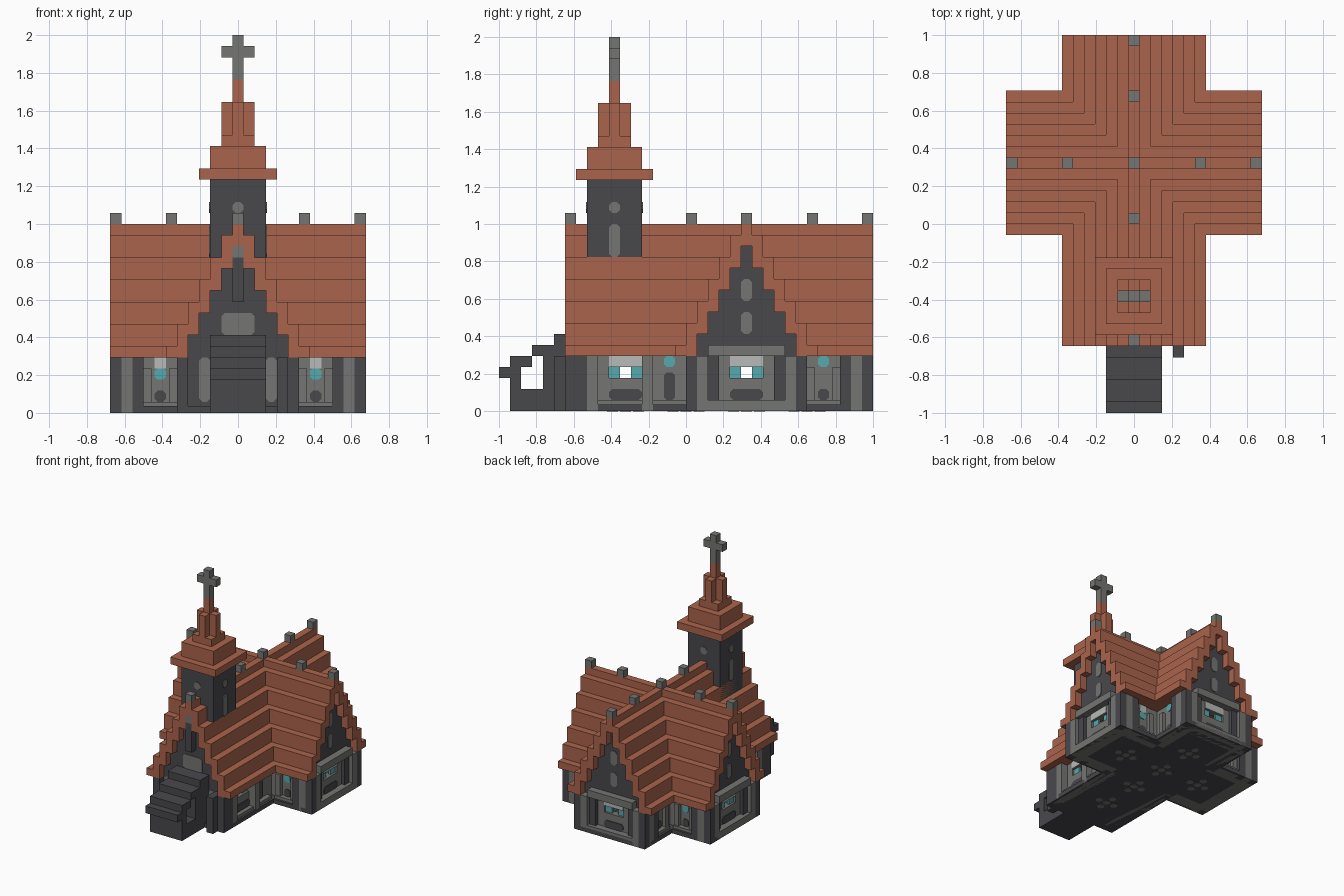
import bpy, bmesh, math
from mathutils import Vector

cube = bpy.data.objects.get("Cube")
if cube:
    bpy.data.objects.remove(cube)

V = 1 / 17                      # size of one block
RIDGE_Y = 5.5                   # centre line of the transept, in blocks
COLOURS = {
    "roof_tile": (0.40, 0.127, 0.072),
    "dark_stone": (0.066, 0.065, 0.073),
    "grey_stone": (0.178, 0.18, 0.17),
    "pale_glass": (0.48, 0.49, 0.49),
    "teal_glass": (0.09, 0.40, 0.42),
}
mats = {}
for name, rgb in COLOURS.items():
    m = bpy.data.materials.new(name)
    m.use_nodes = True
    m.diffuse_color = (*rgb, 1)
    m.node_tree.nodes["Principled BSDF"].inputs["Base Color"].default_value = (*rgb, 1)
    mats[name] = m
ROOF, DARK, GREY, PALE, TEAL = COLOURS
parts = {}
WORLD = (0, 0, 0, 1)            # frame: origin x, origin y, quarter turns, mirror


def mesh_for(part, colour):
    if part not in parts:
        parts[part] = (bmesh.new(), colour)
    return parts[part][0]


def to_world(frame, u, d, z):
    """u runs along a wall, d points outwards from it."""
    ox, oy, q, mirror = frame
    u *= mirror
    c, s = [(1, 0), (0, 1), (-1, 0), (0, -1)][q]
    return Vector((ox + c * u + s * d, oy + s * u - c * d, z)) * V


def box(part, colour, u, d, z, frame=WORLD):
    bm = mesh_for(part, colour)
    a, b = to_world(frame, u[0], d[0], z[0]), to_world(frame, u[1], d[1], z[1])
    r = bmesh.ops.create_cube(bm, size=1)
    for v in r["verts"]:
        v.co = Vector([(a[i] + b[i]) / 2 + v.co[i] * abs(b[i] - a[i]) for i in range(3)])


def block(part, colour, x, y, z):
    box(part, colour, x, (-y[0], -y[1]), z)


def pair(part, colour, u, d, z, frame):
    box(part, colour, u, d, z, frame)
    box(part, colour, (-u[0], -u[1]), d, z, frame)


def prism(part, colour, outline, offset):
    bm = mesh_for(part, colour)
    face = bm.faces.new([bm.verts.new(p) for p in outline])
    ext = bmesh.ops.extrude_face_region(bm, geom=[face])["geom"]
    bmesh.ops.translate(bm, vec=offset, verts=[e for e in ext if isinstance(e, bmesh.types.BMVert)])


def plate(part, colour, u, z, frame, d=0, cut=0.3):
    """Thin plate with clipped corners lying on a wall."""
    (a, b), (e, f) = u, z
    pts = [(a + cut, e), (b - cut, e), (b, e + cut), (b, f - cut),
           (b - cut, f), (a + cut, f), (a, f - cut), (a, e + cut)]
    base = [to_world(frame, p, d, h) for p, h in pts]
    prism(part, colour, base, to_world(frame, 0, d + 0.1, 0) - to_world(frame, 0, d, 0))


# Stepped roof courses, mitred where nave and transept meet
for k in range(7):
    top = 17 if k == 0 else 18 - 2 * k
    low = max(15 - 2 * k, 5)
    for s in (-1, 1):
        x = (s * (k - 0.5), s * (k + 0.5))
        if k == 0:
            if s == 1:
                block("nave_roof", ROOF, x, (-11, 17), (low, top))
        else:
            block("nave_roof", ROOF, x, (-11, RIDGE_Y - k + 0.5), (low, top))
            block("nave_roof", ROOF, x, (RIDGE_Y + k - 0.5, 17), (low, top))
        for t in (-1, 1):
            if k or t == 1:
                y = (RIDGE_Y + t * (k - 0.5), RIDGE_Y + t * (k + 0.5))
                block("transept_roof", ROOF, (s * (k + 0.5), s * 11.5), y, (low, top))

# Small ridge stones
for x, y in [(-11, 5.5), (-6, 5.5), (0, 5.5), (6, 5.5), (11, 5.5),
             (0, 16.5), (0, 11.5), (0, 0.5), (0, -10.5)]:
    block("ridge_stones", GREY, (x - 0.5, x + 0.5), (y - 0.5, y + 0.5), (17, 18))


def gable(part, frame):
    for k in range(5):
        pair(part, DARK, (max(k - 0.5, 0), k + 0.5), (-2, -1), (5, 15 - 2 * k), frame)


def wide_window(part, frame, d, c=0):
    """Pale upper light, two teal lights beside an opening, dark niche below."""
    box(part + "_pale", PALE, (c - 1.5, c + 1.5), (d, d + 0.1), (4, 5), frame)
    for s in (-1, 1):
        box(part + "_teal", TEAL, (c + s * 0.5, c + s * 1.5), (d - 0.6, d - 0.3), (3, 4), frame)
    plate(part + "_niche", DARK, (c - 1.5, c + 1.5), (1, 2), frame, d)


def pierced_wall(part, frame, u, c, top):
    box(part, GREY, u, (-2, -1), (0, 3), frame)
    box(part, GREY, (u[0], c - 1.5), (-2, -1), (3, 4), frame)
    box(part, GREY, (c + 1.5, u[1]), (-2, -1), (3, 4), frame)
    box(part, GREY, u, (-2, -1), (4, top), frame)


# Three matching gable ends
for side, frame in {"left": (11.5, RIDGE_Y, 1, 1), "back": (0, 17, 2, 1),
                    "right": (-11.5, RIDGE_Y, 3, 1)}.items():
    gable(side + "_gable", frame)
    pierced_wall(side + "_end_wall", frame, (-5.5, 5.5), 0, 5)
    pair(side + "_corner_posts", DARK, (4.5, 5.5), (-1, 0), (0, 5), frame)
    pair(side + "_end_frame", GREY, (3.5, 4.5), (-1, 0), (0, 5), frame)
    box(side + "_end_frame", GREY, (-3.5, 3.5), (-1, 0), (5, 6), frame)
    box(side + "_end_frame", GREY, (-3.5, 3.5), (-1, 0), (0, 1), frame)
    pair(side + "_inner_posts", DARK, (2.5, 3.5), (-1, -0.5), (1, 5), frame)
    wide_window(side + "_end_window", frame, -1)
    for z in (7, 10):
        plate(side + "_gable_windows", GREY, (-0.5, 0.5), (z, z + 2), frame, -1)

# Front wall, door head and ridge post
front = (0, -11, 0, 1)
gable("front_gable", front)
box("front_wall", DARK, (-5.5, 5.5), (-2, -1), (0, 5), front)
pair("front_corner_posts", DARK, (4.5, 5.5), (-1, 0), (0, 5), front)
box("front_ridge_post", DARK, (-0.5, 0.5), (-1, 0), (10, 14), front)
box("front_ridge_stone", GREY, (-0.5, 0.5), (-1, 0), (14, 15), front)
plate("door_head", GREY, (-1.5, 1.5), (7, 9), front, -1)
for s in (-1, 1):
    plate("front_side_lights", GREY, (s * 3 - 0.5, s * 3 + 0.5), (1, 5), front, -1)
block("front_lamp_post", DARK, (3.5, 4.5), (-12, -10), (0, 5))


def short_bay(part, frame, nave):
    """Wall from an inner corner (u = 0) out to a gable corner (u = 6)."""
    box(part + "_wall", GREY, (-1, 5), (-2, -1), (0, 5), frame)
    box(part + "_wall", GREY, (0, 5), (-1, -0.3), (0, 1), frame)
    box(part + "_posts", DARK, (3, 4), (-1, 0), (0, 5), frame)
    box(part + "_posts", DARK, (5, 6), (-1, 0), (0, 5), frame)
    box(part + "_frame", GREY, (0, 0.7), (-1, -0.5), (1, 4), frame)
    box(part + "_frame", GREY, (2.3, 3), (-1, -0.5), (1, 4), frame)
    corner_window(part, frame, nave, 1.5)


def corner_window(part, frame, nave, c, niche_top=2):
    u = (c - 0.5, c + 0.5)
    if not nave:
        box(part + "_pale", PALE, u, (-1, -0.9), (4, 5), frame)
    plate(part + "_teal", TEAL, u, (4, 5) if nave else (3, 4), frame, -1, 0.25)
    plate(part + "_niche", DARK, u, (1, niche_top), frame, -1, 0.25)


# Side walls, mirrored across the centre line
for side, m in (("left", 1), ("right", -1)):
    short_bay(side + "_transept_front", (m * 5.5, 0, 0, m), False)
    short_bay(side + "_transept_back", (m * 5.5, 11, 2, -m), False)
    short_bay(side + "_nave_back", (m * 5.5, 11, 1 if m == 1 else 3, m), True)
    long = (m * 5.5, 0, 1 if m == 1 else 3, m)
    wall = side + "_nave"
    pierced_wall(wall + "_wall", long, (-10, 1), -5.5, 5)
    box(wall + "_sill", GREY, (-10, 0), (-1, -0.3), (0, 1), long)
    for u in (-9, -4):
        box(wall + "_posts", GREY, (u, u + 1), (-1, 0), (0, 5), long)
    wide_window(wall + "_window", long, -1, -5.5)
    corner_window(wall + "_corner", long, True, -1.5, 3.5)

# Floor slab and round bosses beneath it
block("nave_floor", DARK, (-5.5, 5.5), (-11, 17), (0, 0.6))
for s in (-1, 1):
    block("transept_floor", DARK, (s * 5.5, s * 11.5), (0, 11), (0, 0.6))
for x, y in [(0, 11), (0, 5.5), (0, 0), (0, -5.5), (6, 5.5), (-6, 5.5)]:
    for dx, dy in [(0, 0), (1.2, 0), (-1.2, 0), (0, 1.2), (0, -1.2)]:
        ring = [Vector((x + dx + 0.5 * math.cos(a * math.pi / 4),
                        y + dy + 0.5 * math.sin(a * math.pi / 4), -0.02)) * V for a in range(8)]
        prism("floor_bosses", GREY, ring, Vector((0, 0, 0.1 * V)))

# Front stairs with an open passage below
for y, z in [((-17, -16), 3), ((-16, -14), 4), ((-14, -12), 5), ((-12, -10), 6)]:
    block("stair_treads", DARK, (-2.5, 2.5), y, (z, z + 1))
block("stair_base", DARK, (-2.5, 2.5), (-16, -10), (0, 2))
block("stair_front", DARK, (-2.5, 2.5), (-16, -15), (2, 4))
block("stair_back", DARK, (-2.5, 2.5), (-13, -10), (2, 5))
block("stair_back", DARK, (-2.5, 2.5), (-12, -10), (5, 6))


# Bell tower with stepped spire
def tower(part, colour, rx, ry, z):
    block(part, colour, (-rx, rx), (-6.5 - ry, -6.5 + ry), z)


tower("tower", DARK, 2.5, 2.5, (11, 21))
for q, (x, y) in enumerate([(0, -9), (2.5, -6.5), (0, -4), (-2.5, -6.5)]):
    plate("tower_windows", GREY, (-0.5, 0.5), (18, 19), (x, y, q, 1))
    plate("tower_windows", GREY, (-0.5, 0.5), (14, 17), (x, y, q, 1))
tower("spire_eave", ROOF, 3.5, 3.5, (21, 22))
tower("spire_middle", ROOF, 2.5, 2.5, (22, 24))
tower("spire_upper", ROOF, 1.5, 1.5, (24, 25))
tower("spire_fins", ROOF, 1.5, 0.5, (25, 28))
tower("spire_fins", ROOF, 0.5, 1.5, (25, 28))
tower("spire_tip", ROOF, 0.5, 0.5, (28, 30))
tower("cross_shaft", GREY, 0.5, 0.5, (30, 34))
tower("cross_arms", GREY, 1.5, 0.5, (32, 33))

# Turn each part into an object
for name, (bm, colour) in parts.items():
    bmesh.ops.recalc_face_normals(bm, faces=bm.faces)
    mesh = bpy.data.meshes.new(name)
    bm.to_mesh(mesh)
    bm.free()
    mesh.materials.append(mats[colour])
    bpy.context.collection.objects.link(bpy.data.objects.new(name, mesh))
